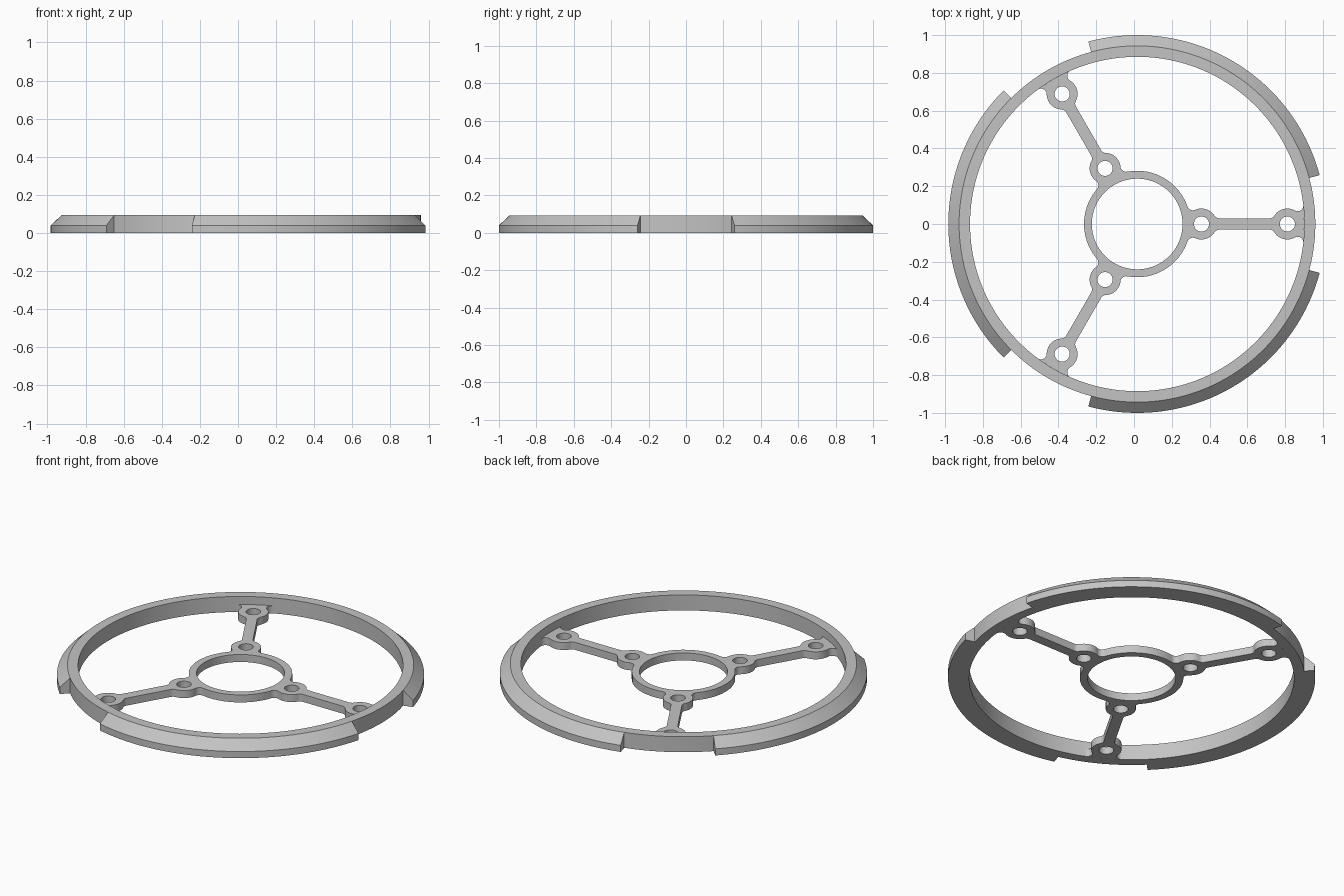
import bpy, bmesh
from math import sin, cos, pi, radians, sqrt, atan2, tau
from mathutils import Vector

if "Cube" in bpy.data.objects:
    bpy.data.objects.remove(bpy.data.objects["Cube"], do_unlink=True)

CENTRE_X = 0.017
RING_IN, RING_OUT, RIM = 0.885, 0.943, 1.0
RING_H, SPIDER_H, STEP_H = 0.093, 0.045, 0.04
HUB_IN, HUB_OUT = 0.24, 0.282
BOSS, HOLE, SPOKE = 0.082, 0.04, 0.03
BOSS_A, BOSS_B = 0.34, 0.795
FILLET = 0.03

grey = bpy.data.materials.new("plain grey")
grey.use_nodes = True
grey.diffuse_color = (0.55, 0.55, 0.55, 1)
grey.node_tree.nodes["Principled BSDF"].inputs["Base Color"].default_value = grey.diffuse_color


def make_object(name, bm):
    mesh = bpy.data.meshes.new(name)
    bm.to_mesh(mesh)
    bm.free()
    mesh.materials.append(grey)
    obj = bpy.data.objects.new(name, mesh)
    bpy.context.collection.objects.link(obj)
    obj.location.x = CENTRE_X
    bpy.ops.object.select_all(action='DESELECT')
    obj.select_set(True)
    bpy.context.view_layer.objects.active = obj
    return obj


def smooth():
    bpy.ops.object.shade_smooth_by_angle(angle=radians(30))


def sweep(name, profile, start, end, closed):
    """Turn a closed (radius, z) profile about z between two angles in degrees."""
    steps = round((end - start) / 1.5)
    bm = bmesh.new()
    rows = []
    for i in range(steps if closed else steps + 1):
        a = radians(start + (end - start) * i / steps)
        rows.append([bm.verts.new((r * cos(a), r * sin(a), z)) for r, z in profile])
    n = len(profile)
    for i in range(steps):
        p, q = rows[i], rows[(i + 1) % len(rows)]
        for k in range(n):
            m = (k + 1) % n
            bm.faces.new((p[k], q[k], q[m], p[m]))
    if not closed:
        bm.faces.new(rows[0])
        bm.faces.new(rows[-1])
    bmesh.ops.recalc_face_normals(bm, faces=bm.faces)
    make_object(name, bm)
    smooth()


# Outer ring and its three bevelled rim segments
sweep("outer_ring", [(RING_IN, 0), (RING_OUT, 0), (RING_OUT, RING_H), (RING_IN, RING_H)],
      0, 360, True)
for i in range(3):
    sweep(f"rim_segment_{i + 1}",
          [(RING_OUT, 0), (RIM, 0), (RIM, STEP_H), (RING_OUT, RING_H)],
          15 + 120 * i, 105 + 120 * i, False)


def arc(c, r, a, b):
    """Points on a circle from direction a to direction b, the short way round."""
    t0 = atan2(a.y, a.x)
    turn = (atan2(b.y, b.x) - t0 + pi) % tau - pi
    n = max(2, round(abs(turn) / radians(7)))
    return [c + r * Vector((cos(t0 + turn * i / n), sin(t0 + turn * i / n)))
            for i in range(n + 1)]


def meet(ra, d, rb):
    """Upper crossing of a circle at the origin and one at distance d on x."""
    x = (d * d + ra * ra - rb * rb) / (2 * d)
    return Vector((x, sqrt(ra * ra - x * x)))


# Half outline of one filleted spoke, from the hub to the ring
o, pa, pb = Vector((0, 0)), Vector((BOSS_A, 0)), Vector((BOSS_B, 0))
reach = BOSS + FILLET
dx = sqrt(reach ** 2 - (SPOKE + FILLET) ** 2)
f1 = meet(HUB_OUT + FILLET, BOSS_A, reach)
f2 = pa + Vector((dx, SPOKE + FILLET))
f3 = pb + Vector((-dx, SPOKE + FILLET))
f4 = meet(RING_IN - FILLET, BOSS_B, reach)
down, ahead = Vector((0, -1)), Vector((1, 0))
half = (arc(o, HUB_OUT, Vector((cos(pi / 3), sin(pi / 3))), f1)
        + arc(f1, FILLET, -f1, pa - f1)
        + arc(pa, BOSS, f1 - pa, f2 - pa)
        + arc(f2, FILLET, pa - f2, down)
        + arc(f3, FILLET, down, pb - f3)
        + arc(pb, BOSS, f3 - pb, f4 - pb)
        + arc(f4, FILLET, pb - f4, f4)
        + arc(o, RING_IN, f4, ahead))
spoke = half + [Vector((p.x, -p.y)) for p in reversed(half)]


def rotated(p, turn):
    a = -tau * turn / 3
    return Vector((p.x * cos(a) - p.y * sin(a), p.x * sin(a) + p.y * cos(a)))


def circle(c, r, n):
    return [c + r * Vector((cos(tau * i / n), sin(tau * i / n))) for i in range(n)]


# Hub, bosses and spokes as one plate with round holes
loops = [[rotated(p, k) for k in range(3) for p in spoke], circle(o, HUB_IN, 96)]
for k in range(3):
    loops += [circle(rotated(c, k), HOLE, 32) for c in (pa, pb)]
bm = bmesh.new()
for loop in loops:
    pts = [p for i, p in enumerate(loop) if (p - loop[i - 1]).length > 1e-5]
    vs = [bm.verts.new((p.x, p.y, 0)) for p in pts]
    for i, v in enumerate(vs):
        bm.edges.new((vs[i - 1], v))
bmesh.ops.triangle_fill(bm, edges=bm.edges[:], use_beauty=True, normal=(0, 0, 1))
bm.normal_update()
bmesh.ops.reverse_faces(bm, faces=[f for f in bm.faces if f.normal.z < 0])
plate = make_object("hub_and_spokes", bm)
solid = plate.modifiers.new("thickness", 'SOLIDIFY')
solid.thickness = SPIDER_H
solid.offset = 1
bpy.ops.object.modifier_apply(modifier=solid.name)
smooth()
